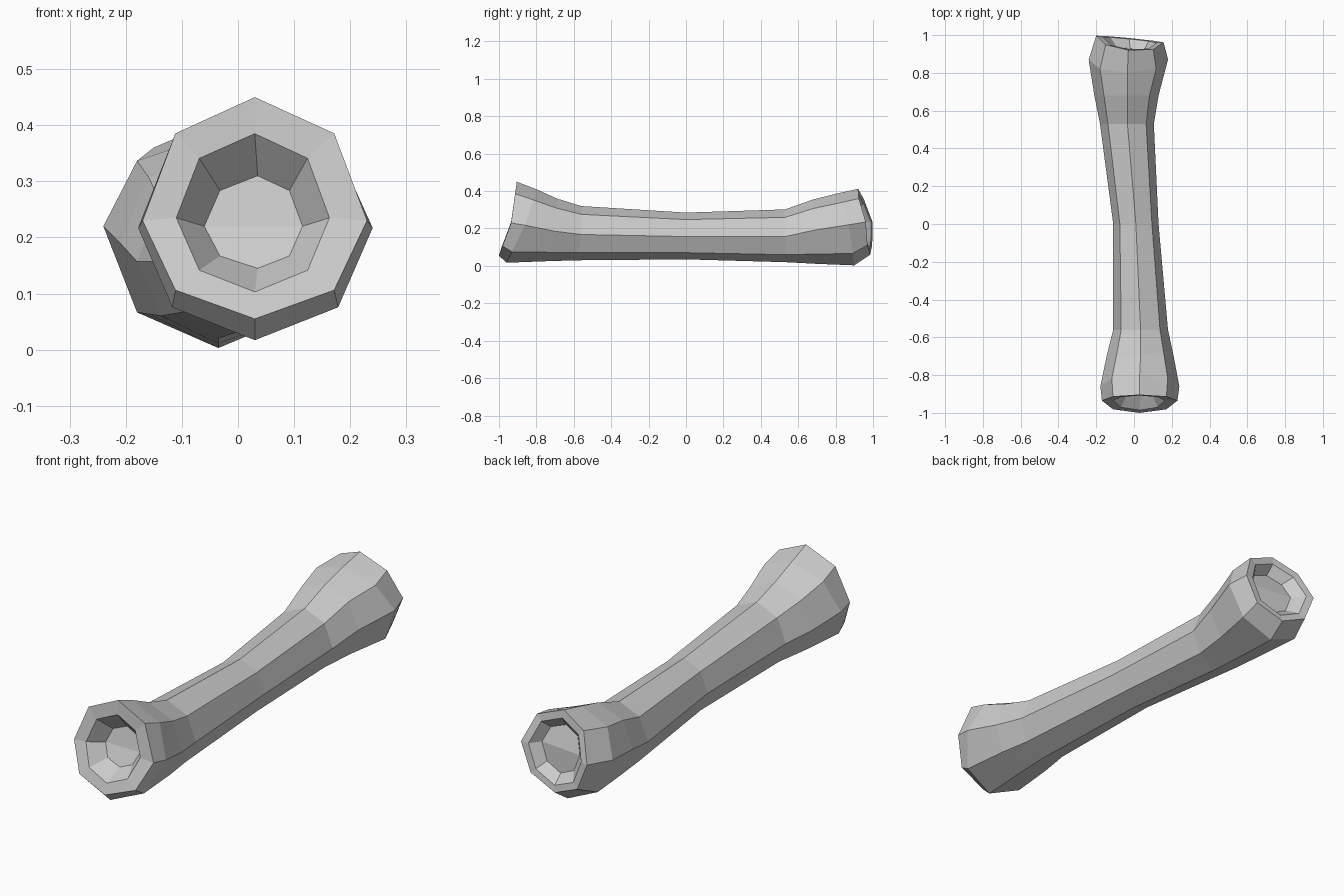
import bpy, bmesh, math

SIDES = 8
# Octagonal sections: (left, ridge, right) x, (bottom, middle, top) y and z
RINGS = [
    # front socket floor, socket lip, rim
    ((-.06, .035, .115), (-.90, -.865, -.845), (.145, .22, .31)),
    ((-.11, .03, .163), (-.985, -.935, -.908), (.103, .235, .385)),
    ((-.17, .03, .23), (-1.0, -.935, -.905), (.055, .23, .45)),
    # front knuckle
    ((-.178, .03, .24), (-.96, -.86, -.80), (.017, .217, .41)),
    ((-.145, .035, .21), (-.72, -.70, -.69), (.026, .185, .36)),
    # shaft
    ((-.11, .035, .18), (-.58, -.56, -.56), (.03, .168, .32)),
    ((-.11, .01, .13), (0, 0, 0), (.035, .157, .285)),
    ((-.18, -.035, .105), (.53, .53, .53), (.02, .157, .302)),
    # back knuckle
    ((-.21, -.035, .13), (.70, .68, .68), (.011, .19, .355)),
    ((-.24, -.035, .18), (.90, .87, .80), (.003, .22, .385)),
    # back rim, socket lip, socket floor
    ((-.20, -.03, .157), (.985, .98, .92), (.06, .235, .412)),
    ((-.165, -.025, .12), (.98, .975, .925), (.09, .235, .375)),
    ((-.12, -.02, .085), (.93, .925, .89), (.125, .235, .33)),
]


def spread(lo, mid, hi, t):
    return mid + t * ((hi - mid) if t > 0 else (mid - lo))


bm = bmesh.new()
loops = []
for xs, ys, zs in RINGS:
    loop = []
    for k in range(SIDES):
        a = 2 * math.pi * k / SIDES
        c, s = math.cos(a), math.sin(a)
        x = spread(*xs, c)
        # the back face is slightly skewed
        skew = -.10 * (x + .03) if ys[1] > .9 else 0
        loop.append(bm.verts.new((x, spread(*ys, s) + skew, spread(*zs, s))))
    loops.append(loop)

# Skin between neighbouring sections
for a, b in zip(loops, loops[1:]):
    for k in range(SIDES):
        n = (k + 1) % SIDES
        bm.faces.new((a[k], a[n], b[n], b[k]))

# Socket floors, each split in two
for loop in (loops[0], loops[-1]):
    bm.faces.new(loop[:5])
    bm.faces.new(loop[4:] + loop[:1])

bmesh.ops.recalc_face_normals(bm, faces=bm.faces)
mesh = bpy.data.meshes.new("bone")
bm.to_mesh(mesh)
bm.free()
bpy.context.collection.objects.link(bpy.data.objects.new("bone", mesh))
